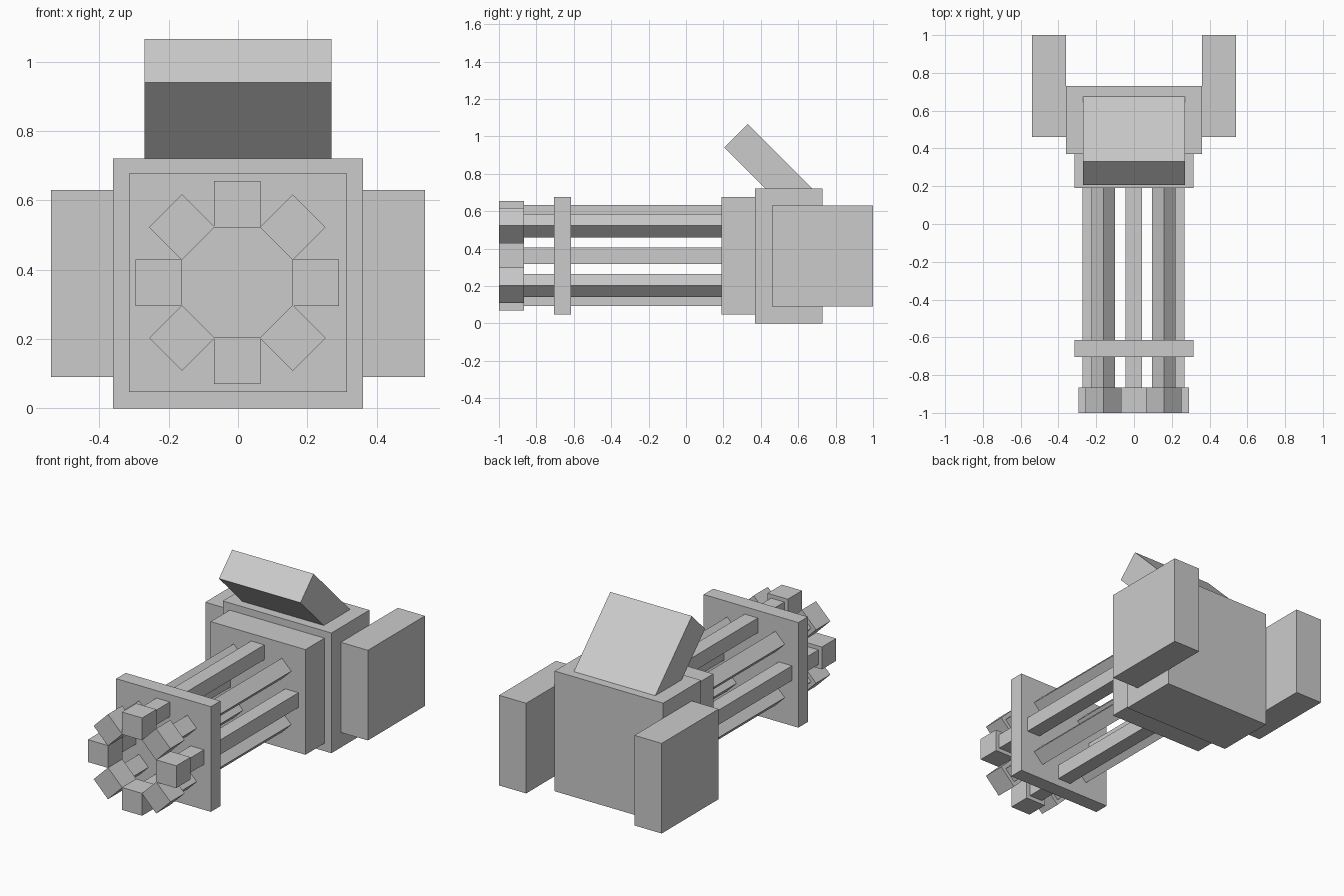
import bpy, math
from mathutils import Matrix, Vector

cube = bpy.data.objects.get("Cube")
if cube:
    bpy.data.objects.remove(cube, do_unlink=True)

grey = bpy.data.materials.new("plain_grey")
grey.use_nodes = True
colour = (0.6, 0.6, 0.6, 1)
grey.diffuse_color = colour
grey.node_tree.nodes["Principled BSDF"].inputs["Base Color"].default_value = colour


def box(name, centre, size, axis="Y", angle=0.0):
    """Flat-shaded box, rotated about one axis through its centre."""
    bpy.ops.mesh.primitive_cube_add(size=1)
    ob = bpy.context.object
    ob.name = ob.data.name = name
    ob.data.transform(Matrix.Diagonal((*size, 1)))
    ob.data.transform(Matrix.Rotation(angle, 4, axis))
    ob.location = centre
    ob.data.materials.append(grey)
    return ob


def span(name, lo, hi):
    """Box between two opposite corners."""
    lo, hi = Vector(lo), Vector(hi)
    return box(name, (lo + hi) / 2, hi - lo)


# Main housing and the two square plates
span("housing", (-0.36, 0.37, 0), (0.36, 0.73, 0.72))
span("rear_plate", (-0.314, 0.19, 0.047), (0.314, 0.375, 0.677))
span("front_plate", (-0.314, -0.705, 0.047), (0.314, -0.615, 0.677))

# Side blocks
for side, s in (("left", 1), ("right", -1)):
    box(f"{side}_side_block", (s * 0.449, 0.73, 0.36), (0.18, 0.54, 0.54))

# Tilted block sunk into the top of the housing
box("tilted_top_block", (0, 0.459, 0.812), (0.54, 0.54, 0.177), "X", math.radians(-45))

# Ring of eight barrels with square muzzles
RADIUS, AXIS_Z = 0.226, 0.3625
for i in range(8):
    a = i * math.pi / 4
    x, z = RADIUS * math.sin(a) - 0.002, AXIS_Z + RADIUS * math.cos(a)
    box(f"barrel_{i + 1}", (x, -0.335, z), (0.088, 1.07, 0.088), "Y", a)
    box(f"muzzle_{i + 1}", (x, -0.9325, z), (0.134, 0.135, 0.134), "Y", a)
